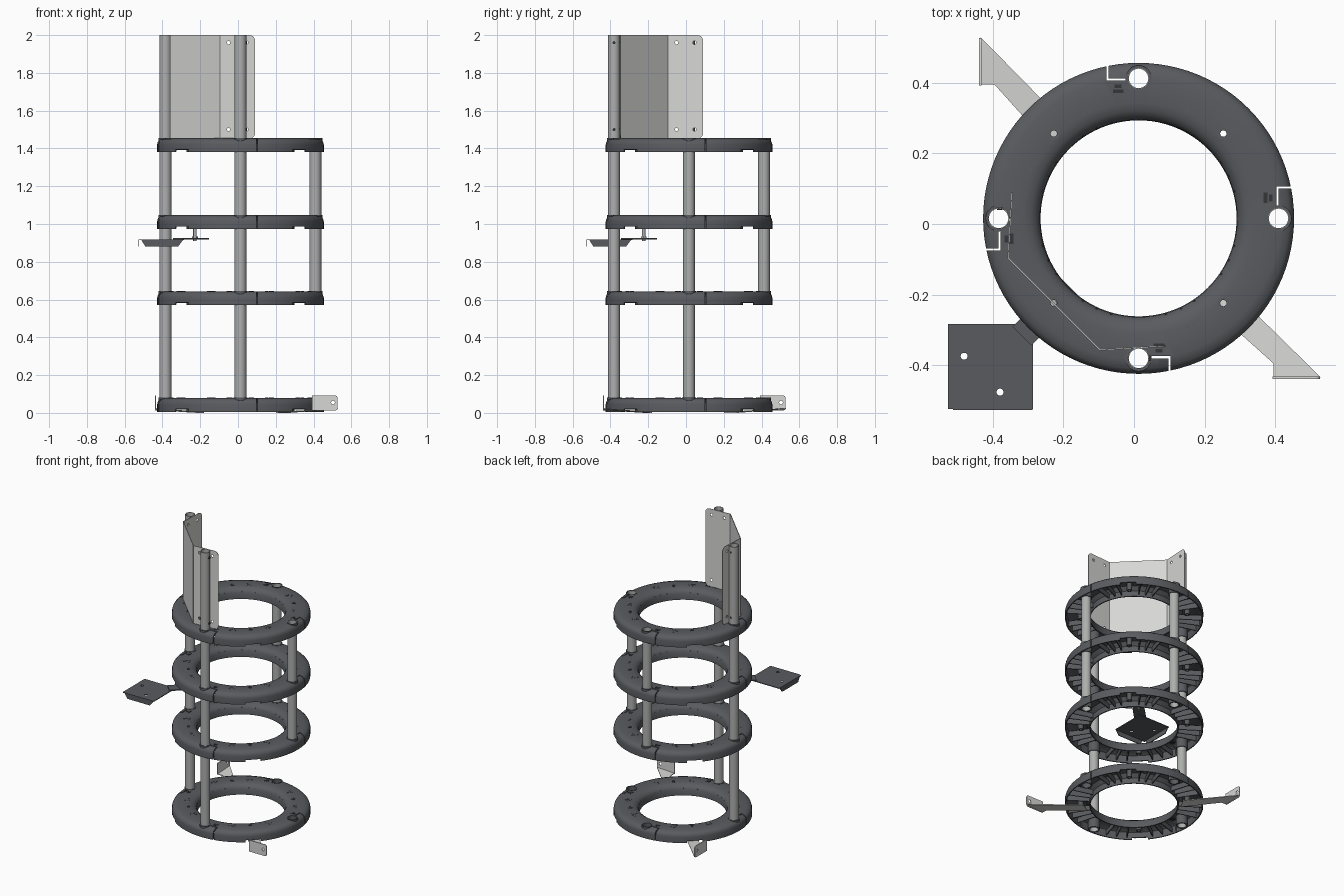
import bpy, bmesh, math
from mathutils import Matrix, Vector

if "Cube" in bpy.data.objects:
    bpy.data.objects.remove(bpy.data.objects["Cube"])

CX, CY = 0.013, 0.016            # axis of the rings
POST_R = 0.397                   # distance of posts from the axis
LEVELS = [0.006, 0.570, 0.974, 1.381]
H = 0.073                        # ring height


def material(name, rgb):
    m = bpy.data.materials.new(name)
    m.diffuse_color = (*rgb, 1)
    m.use_nodes = True
    m.node_tree.nodes["Principled BSDF"].inputs["Base Color"].default_value = m.diffuse_color
    return m


DARK = material("dark_grey_plastic", (0.10, 0.105, 0.115))
BLACK = material("near_black_hardware", (0.035, 0.037, 0.04))
STEEL = material("grey_tube", (0.42, 0.43, 0.42))
LIGHT = material("light_grey_sheet", (0.68, 0.68, 0.67))


def add(name, bm, mat, matrix=Matrix()):
    bm.transform(matrix)
    bmesh.ops.recalc_face_normals(bm, faces=bm.faces)
    me = bpy.data.meshes.new(name)
    bm.to_mesh(me)
    bm.free()
    me.materials.append(mat)
    ob = bpy.data.objects.new(name, me)
    bpy.context.collection.objects.link(ob)
    return ob


def add_prism(bm, pts, z0, z1, matrix=Matrix()):
    lo = [bm.verts.new(matrix @ Vector((x, y, z0))) for x, y in pts]
    hi = [bm.verts.new(matrix @ Vector((x, y, z1))) for x, y in pts]
    bm.faces.new(lo[::-1])
    bm.faces.new(hi)
    n = len(pts)
    for i in range(n):
        bm.faces.new((lo[i], lo[(i + 1) % n], hi[(i + 1) % n], hi[i]))


def prism(name, pts, z0, z1, mat, matrix=Matrix()):
    bm = bmesh.new()
    add_prism(bm, pts, z0, z1)
    return add(name, bm, mat, matrix)


def add_lathe(bm, profile, segs, matrix=Matrix()):
    # closed (radius, z) profile swept round z
    rows = []
    for i in range(segs):
        a = 2 * math.pi * i / segs
        rows.append([bm.verts.new(matrix @ Vector((r * math.cos(a), r * math.sin(a), z))) for r, z in profile])
    n = len(profile)
    for i in range(segs):
        p, q = rows[i], rows[(i + 1) % segs]
        for j in range(n):
            k = (j + 1) % n
            bm.faces.new((p[j], q[j], q[k], p[k]))


def tube_profile(ri, ro, z0, z1):
    return [(ro, z0), (ro, z1), (ri, z1), (ri, z0)]


def circle(x, y, r, n=20):
    return [(x + r * math.cos(2 * math.pi * i / n), y + r * math.sin(2 * math.pi * i / n)) for i in range(n)]


def rect(x0, y0, x1, y1):
    return [(x0, y0), (x1, y0), (x1, y1), (x0, y1)]


def turn(deg):
    return Matrix.Rotation(math.radians(deg), 4, 'Z')


def cut(ob, shapes):
    # shapes: list of (points, z0, z1, matrix), disjoint within one call
    bm = bmesh.new()
    for s in shapes:
        add_prism(bm, *s)
    cutter = add("cutter", bm, DARK)
    cutter.hide_render = True
    mod = ob.modifiers.new("cut", 'BOOLEAN')
    mod.operation, mod.object, mod.solver = 'DIFFERENCE', cutter, 'EXACT'
    dg = bpy.context.evaluated_depsgraph_get()
    me = bpy.data.meshes.new_from_object(ob.evaluated_get(dg))
    ob.modifiers.clear()
    ob.data = me
    bpy.data.objects.remove(cutter)


QUARTERS = [turn(90 * k) for k in range(4)]
DIAGONALS = [turn(45 + 90 * k) for k in range(4)]

# ring shell, hollow underneath
bm = bmesh.new()
add_lathe(bm, [(.441, 0), (.441, .04), (.437, .055), (.426, .066), (.402, .073), (.328, .073),
               (.305, .068), (.289, .057), (.280, .04), (.278, 0), (.285, 0), (.287, .038),
               (.31, .062), (.33, .066), (.40, .066), (.43, .05), (.434, 0)], 96)
shell = add("ring_shell", bm, DARK)
cut(shell, [(circle(POST_R, 0, .032, 28), -.1, .2, m) for m in QUARTERS])
ell = [(.46, .085), (.46, .091), (.391, .091), (.391, .03), (.397, .03), (.397, .085)]
cut(shell, [(ell, -.1, .2, m) for m in QUARTERS])
cut(shell, [(circle(.34, 0, .015), -.1, .2, m) for m in DIAGONALS])
cut(shell, [(rect(.42, -.05, .46, .05), -.05, .014, m) for m in DIAGONALS])

# ribs under the ring
bm = bmesh.new()
for q in QUARTERS:
    for a in (16, 25, 34, 56, 65, 74):
        add_prism(bm, rect(.282, -.003, .436, .003), .012, .048, q @ turn(a))
ribs = add("ring_ribs", bm, DARK)

# sleeves round the posts and bosses round the screw holes
bm = bmesh.new()
for q, d in zip(QUARTERS, DIAGONALS):
    add_lathe(bm, tube_profile(.0295, .037, 0, .0745), 28, q @ Matrix.Translation((POST_R, 0, 0)))
    add_lathe(bm, tube_profile(.009, .017, .01, .0735), 20, d @ Matrix.Translation((.34, 0, 0)))
sleeves = add("ring_sleeves", bm, DARK)

# locking clips beside each post, and small raised star marks on top
bm = bmesh.new()
for q in QUARTERS:
    add_prism(bm, rect(.355, .043, .366, .073), .06, .0745, q)
    add_prism(bm, rect(.370, .048, .380, .068), .06, .0745, q)
clips = add("ring_clips", bm, BLACK)
bm = bmesh.new()
for q in QUARTERS:
    for a in (26, 64):
        spot = q @ turn(a) @ Matrix.Translation((.35, 0, 0))
        for k in range(5):
            add_prism(bm, rect(.008, -.003, .024, .003), .07, .0742, spot @ turn(72 * k))
marks = add("ring_marks", bm, DARK)

# repeat the ring at each level
for part in (shell, ribs, sleeves, clips, marks):
    base = part.name
    for i, z in enumerate(LEVELS):
        ob = part if i == 0 else part.copy()
        if i:
            bpy.context.collection.objects.link(ob)
        ob.name = f"{base}_{i + 1}"
        ob.location = (CX, CY, z)

# hollow posts: two tall, two short
for name, dx, dy, z0, z1 in (("front_post", 0, -1, .006, 2), ("left_post", -1, 0, .006, 2),
                             ("right_post", 1, 0, .571, 1.454), ("back_post", 0, 1, .571, 1.454)):
    bm = bmesh.new()
    add_lathe(bm, tube_profile(.0275, .031, z0, z1), 28)
    add(name, bm, STEEL, Matrix.Translation((CX + dx * POST_R, CY + dy * POST_R, 0)))

SWAP = Matrix(((0, 1, 0, 0), (1, 0, 0, 0), (0, 0, 1, 0), (0, 0, 0, 1)))   # mirror in the x = y plane


def frame(p, q):
    # upright plane: local x runs from p to q, local y is up
    d = Vector((q[0] - p[0], q[1] - p[1], 0)).normalized()
    n = d.cross(Vector((0, 0, 1)))
    return Matrix(((d.x, 0, n.x, p[0]), (d.y, 0, n.y, p[1]), (0, 1, 0, 0), (0, 0, 0, 1)))


def tab(w, z0, z1, r):
    # rectangle with rounded corners on its far end
    pts = [(0, z1), (0, z0)]
    for cy, a0 in ((z0 + r, -90), (z1 - r, 0)):
        for k in range(6):
            a = math.radians(a0 + 18 * k)
            pts.append((w - r + r * math.cos(a), cy + r * math.sin(a)))
    return pts


# bent back panel between the tall posts
prism("panel_middle", rect(0, 1.452, .372, 2), -.002, .002, LIGHT, frame((-.358, -.095), (-.095, -.358)))
bend = frame((-.095, -.357), (.09, -.346))
for side, m in (("front", Matrix()), ("left", SWAP)):
    flange = prism(f"panel_{side}_flange", tab(.186, 1.452, 2, .03), -.002, .002, LIGHT, m @ bend)
    cut(flange, [(circle(x, z, .009, 12), -.02, .02, m @ bend) for x in (.045, .14) for z in (1.5, 1.96)])
    # screws on the side of the post
    for z in (1.5, 1.96):
        side_frame = frame((CX + .031, CY - POST_R - .02), (CX + .031, CY - POST_R + .02))
        prism(f"{side}_post_screw", circle(.02, z, .008, 12), -.004, .003, BLACK, m @ side_frame)

# floor brackets: sloping arm and upright tab
for side, m in (("right", Matrix()), ("left", SWAP)):
    arm = prism(f"{side}_bracket_arm", [(.27, -.18), (.53, -.435), (.395, -.435), (.395, -.395), (.20, -.22)],
                0, .005, LIGHT)
    for v in arm.data.vertices:
        v.co.z += max(0, (v.co.x - v.co.y) / math.sqrt(2) - .40) * .07
    arm.data.transform(m)
    if side == "left":
        arm.data.flip_normals()
    f = m @ frame((.393, -.436), (.5, -.436))
    plate = prism(f"{side}_bracket_tab", tab(.135, .012, .092, .015), -.003, .003, LIGHT, f)
    cut(plate, [(circle(.11, .055, .01, 14), -.02, .02, f)])

# side tray with turned-down lips
tray = prism("tray_plate", rect(-.528, -.525, -.287, -.283), .914, .919, DARK)
cut(tray, [(circle(x, y, .01, 14), .8, 1, Matrix()) for x, y in ((-.482, -.375), (-.38, -.477))])
lip = [(.012, .919), (.035, .882), (.21, .882), (.238, .919)]
for side, m in (("front", Matrix()), ("left", SWAP)):
    prism(f"tray_{side}_lip", lip, -.003, .002, DARK, m @ frame((-.526, -.526), (0, -.526)))

# diagonal tray arm hung from the ring by a bolt
prism("tray_arm", rect(.255, -.038, .45, .038), .919, .926, DARK, turn(225))
bm = bmesh.new()
add_prism(bm, circle(0, 0, .009, 16), .91, .99)
add_prism(bm, circle(0, 0, .016, 6), .926, .934)
add("tray_bolt", bm, STEEL, Matrix.Translation((-.228, -.224, 0)))

# smooth shading with sharp edges kept
bpy.ops.object.select_all(action='DESELECT')
for ob in bpy.context.scene.objects:
    ob.select_set(True)
bpy.context.view_layer.objects.active = shell
bpy.ops.object.shade_smooth_by_angle(angle=math.radians(32))
